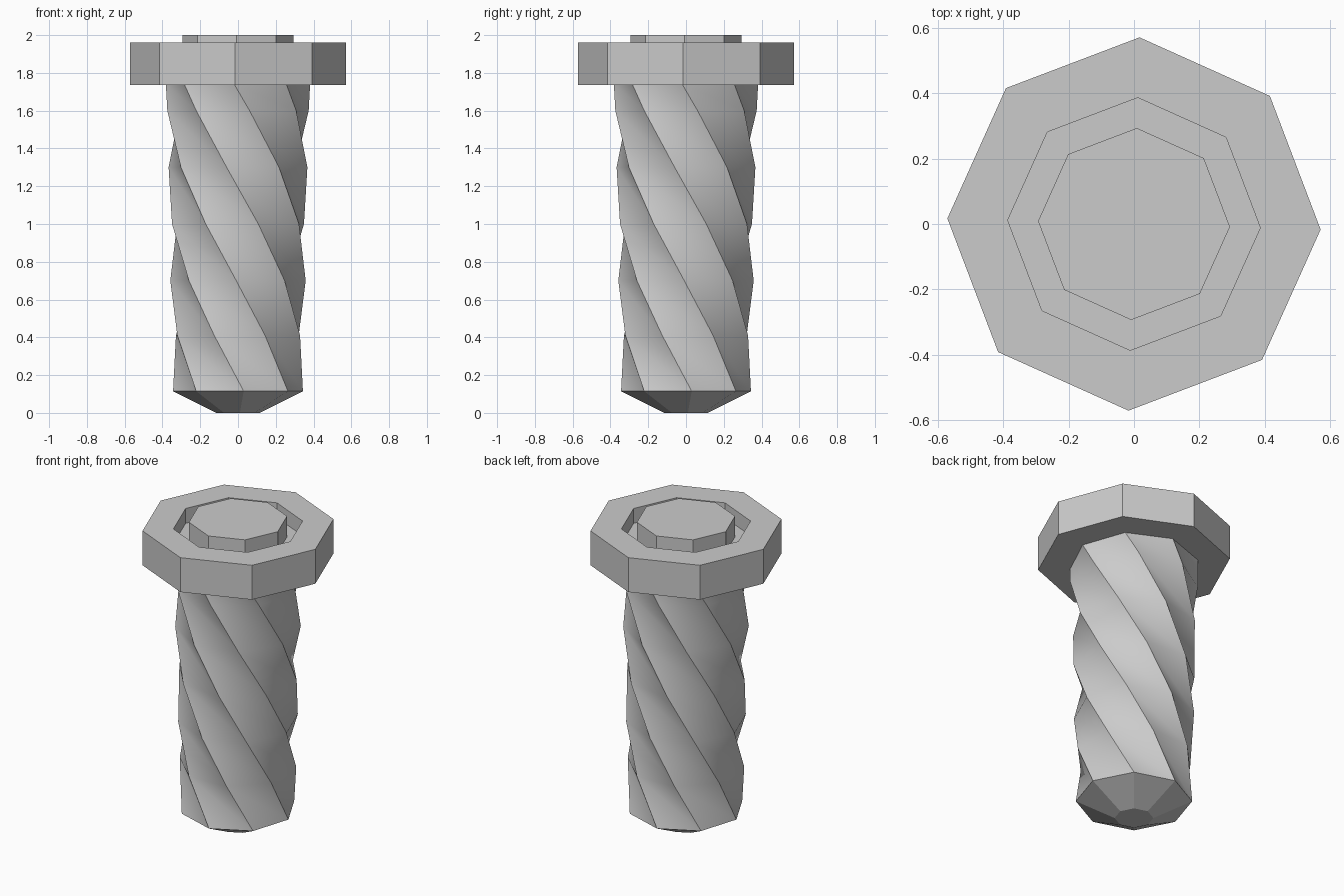
import bpy, bmesh
from math import cos, sin, radians

if "Cube" in bpy.data.objects:
    bpy.data.objects.remove(bpy.data.objects["Cube"])

SIDES = 8


def loft(name, rings, twisted=False):
    """Skin a stack of octagons given as (radius, z, turn in degrees), capped at both ends."""
    bm = bmesh.new()
    loops = [[bm.verts.new((r * cos(radians(a + 360 * i / SIDES)),
                            r * sin(radians(a + 360 * i / SIDES)), z))
              for i in range(SIDES)] for r, z, a in rings]
    soft = []
    for k, (low, high) in enumerate(zip(loops, loops[1:])):
        for i in range(SIDES):
            j = (i + 1) % SIDES
            if twisted and k > 0:
                # Fold each twisted panel inwards, shaded smoothly along the spiral
                for tri in ((low[i], low[j], high[i]), (low[j], high[j], high[i])):
                    bm.faces.new(tri).smooth = True
                soft.append((low[j], high[i]))
                if k > 1:
                    soft.append((low[i], low[j]))
            else:
                bm.faces.new((low[i], low[j], high[j], high[i]))
    bm.faces.new(loops[0][::-1])
    bm.faces.new(loops[-1])
    bmesh.ops.recalc_face_normals(bm, faces=bm.faces)
    for e in bm.edges:
        e.smooth = False
    for pair in soft:
        bm.edges.get(pair).smooth = True
    mesh = bpy.data.meshes.new(name)
    bm.to_mesh(mesh)
    bm.free()
    obj = bpy.data.objects.new(name, mesh)
    bpy.context.collection.objects.link(obj)
    return obj


# Twisted, slightly tapered shank with a chamfered tip
shank = [(0.115, 0.0, 5)]
for z in (0.115, 0.41, 0.70, 1.0, 1.3, 1.6, 1.74):
    t = z - 0.115
    shank.append((0.345 + 0.023 * t, z, 5 - 88 * t))
loft("twisted_shank", shank, twisted=True)

# Wide head with a sunken groove around a raised centre boss
HEAD_TURN = -1.7
head = [(0.36, 1.737), (0.572, 1.737), (0.572, 1.962), (0.387, 1.962),
        (0.387, 1.865), (0.294, 1.865), (0.294, 2.0)]
loft("bolt_head", [(r, z, HEAD_TURN) for r, z in head])
